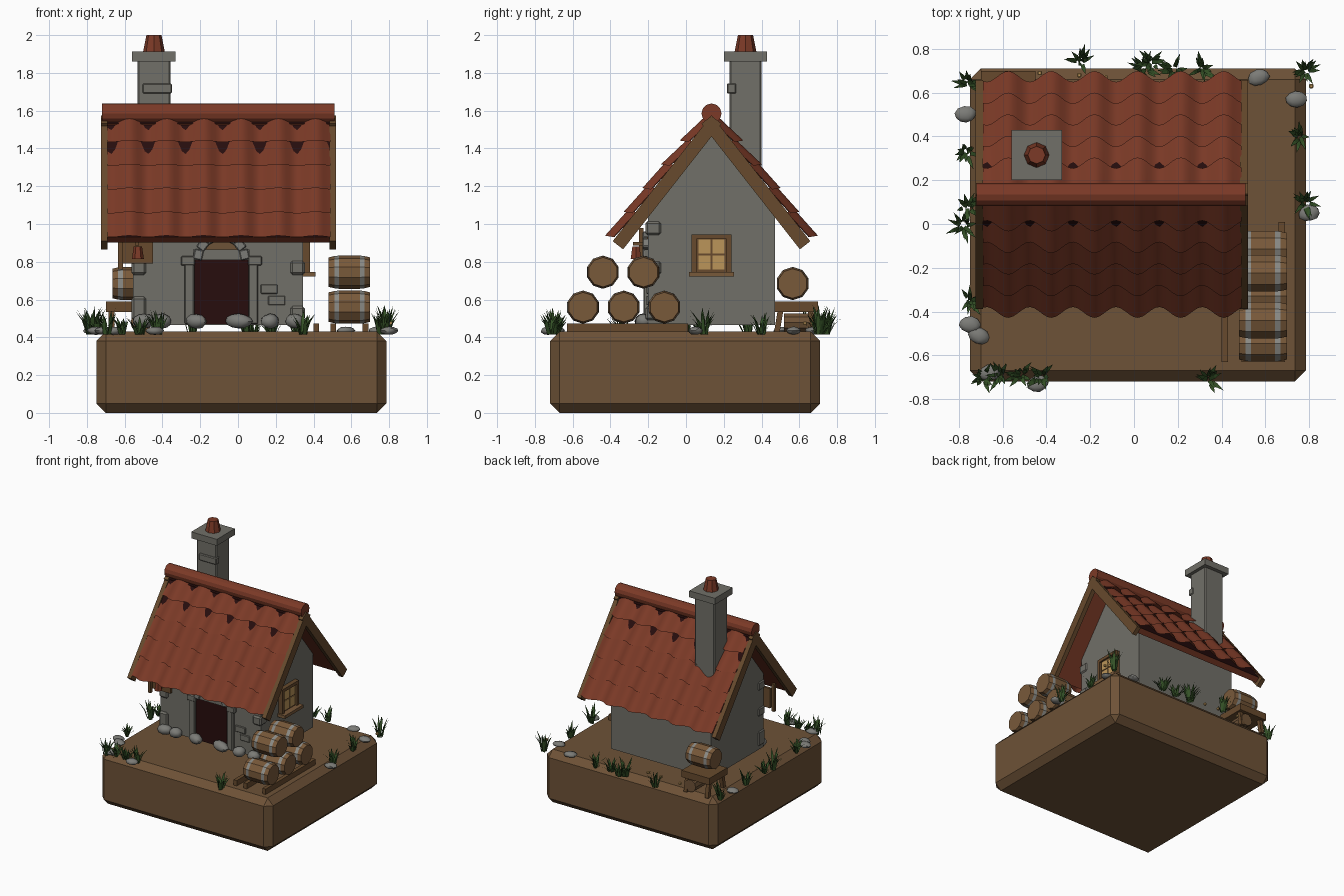
import bpy, bmesh, math, random
from mathutils import Vector, Matrix

random.seed(4)
old = bpy.data.objects.get("Cube")
if old:
    bpy.data.objects.remove(old, do_unlink=True)


def material(name, r, g, b):
    m = bpy.data.materials.new(name)
    m.use_nodes = True
    m.diffuse_color = (r, g, b, 1)
    m.node_tree.nodes["Principled BSDF"].inputs["Base Color"].default_value = (r, g, b, 1)
    return m


EARTH = material("earth_brown", .155, .085, .038)
WALL = material("wall_grey", .165, .16, .138)
TILE = material("tile_red", .2, .042, .02)
DARK = material("dark_red", .02, .004, .004)
WOOD = material("barrel_wood", .19, .1, .042)
PANE = material("pane_yellow", .5, .3, .1)
GRASS = material("grass_green", .035, .085, .02)
STONE = material("stone_grey", .2, .2, .185)
HOOP = material("hoop_grey", .26, .26, .24)
TIMBER = material("timber_brown", .135, .068, .026)


def finish(name, bm, *mats, smooth=False):
    bmesh.ops.recalc_face_normals(bm, faces=bm.faces[:])
    me = bpy.data.meshes.new(name)
    bm.to_mesh(me)
    bm.free()
    ob = bpy.data.objects.new(name, me)
    bpy.context.collection.objects.link(ob)
    for m in mats:
        me.materials.append(m)
    if smooth:
        bpy.ops.object.select_all(action='DESELECT')
        ob.select_set(True)
        bpy.context.view_layer.objects.active = ob
        bpy.ops.object.shade_smooth_by_angle(angle=math.radians(40))
    return ob


def box_bm(x0, x1, y0, y1, z0, z1, bevel=0):
    bm = bmesh.new()
    bmesh.ops.create_cube(bm, size=1)
    for v in bm.verts:
        v.co = Vector(((x0 + x1) / 2 + v.co.x * (x1 - x0),
                       (y0 + y1) / 2 + v.co.y * (y1 - y0),
                       (z0 + z1) / 2 + v.co.z * (z1 - z0)))
    if bevel:
        bmesh.ops.bevel(bm, geom=bm.edges[:], offset=bevel, segments=1, affect='EDGES')
    return bm


def box(name, mat, *dims, bevel=0):
    return finish(name, box_bm(*dims, bevel=bevel), mat)


def lathe(name, stations, sides, axis, centre, *mats):
    """Revolve (position, radius, material) stations about an axis."""
    bm = bmesh.new()
    rot = Vector((0, 0, 1)).rotation_difference(Vector(axis)).to_matrix()
    rings = [[bm.verts.new(Vector(centre) + rot @ Vector((r * math.cos(k * math.tau / sides),
              r * math.sin(k * math.tau / sides), t))) for k in range(sides)]
             for t, r, _ in stations]
    for a, b, st in zip(rings, rings[1:], stations):
        for k in range(sides):
            j = (k + 1) % sides
            bm.faces.new((a[k], a[j], b[j], b[k])).material_index = st[2]
    bm.faces.new(rings[0])
    bm.faces.new(rings[-1])
    return finish(name, bm, *mats)


# Ground block
box("ground_block", EARTH, -.75, .785, -.72, .71, 0, .43, bevel=.05)

# House walls: gabled prism extruded along x
RIDGE_Y, RIDGE_Z = .135, 1.56
SLOPE = Vector((.617, -.787))
bm = bmesh.new()
gable = [(-.2, .465), (.47, .465), (.47, 1.06), (RIDGE_Y, 1.487), (-.2, 1.06)]
end = bm.faces.new([bm.verts.new((-.555, y, z)) for y, z in gable])
ext = bmesh.ops.extrude_face_region(bm, geom=[end])
bmesh.ops.translate(bm, vec=(.9, 0, 0), verts=[v for v in ext["geom"] if isinstance(v, bmesh.types.BMVert)])
finish("house_walls", bm, WALL)


# Roof slopes, built in (along x, down slope, height) coordinates
def on_slope(bm, side):
    for v in bm.verts:
        x, s, h = v.co
        v.co = (x, RIDGE_Y + side * (SLOPE.x * s - SLOPE.y * h),
                RIDGE_Z + SLOPE.y * s + SLOPE.x * h)
    return bm


PERIOD, CREST = .197, -.575
for side, label in ((-1, "front"), (1, "back")):
    bm = on_slope(box_bm(-.7, .5, 0, .8, -.045, 0), side)
    bm.normal_update()
    bmesh.ops.recalc_face_normals(bm, faces=bm.faces[:])
    for f in bm.faces:
        f.material_index = 1 if f.normal.z < -.3 else 0
    finish(label + "_roof_deck", bm, DARK, TILE)
    for x0 in (-.725, .485):
        bm = on_slope(box_bm(x0, x0 + .035, -.01, .835, -.06, .01), side)
        finish(label + "_rake_board", bm, TIMBER)
    # Overlapping rows of wavy tiles
    for row in range(5):
        bm = bmesh.new()
        s0, s1 = row * .16, row * .16 + .185
        low = .008 if row < 2 else .025
        lines = []
        for t in (0, .5, 1):
            line = []
            for k in range(61):
                x = -.69 + 1.18 * k / 60
                wave = math.cos(math.tau * (x - CREST) / PERIOD)
                h = low + (.038 - low) * t + .022 * wave
                line.append(bm.verts.new((x, s0 + (s1 - s0) * t + .012 * wave * t, h)))
            lines.append(line)
        for a, b in zip(lines, lines[1:]):
            for k in range(60):
                bm.faces.new((a[k], a[k + 1], b[k + 1], b[k]))
        bmesh.ops.solidify(bm, geom=bm.faces[:], thickness=.012)
        finish(label + "_tile_row", on_slope(bm, side), TILE, smooth=True)
lathe("ridge_cap", [(-.72, .053, 0), (.51, .053, 0)], 12, (1, 0, 0), (0, RIDGE_Y, 1.585), TILE)

# Chimney
CX, CY = -.445, .315
box("chimney_shaft", WALL, CX - .088, CX + .088, CY - .085, CY + .085, 1.1, 1.87, bevel=.008)
box("chimney_cap", WALL, CX - .115, CX + .115, CY - .115, CY + .115, 1.86, 1.912)
for z in (1.42, 1.69):
    box("chimney_block", WALL, CX - .06, CX + .095, CY - .098, CY - .05, z, z + .055, bevel=.006)
lathe("chimney_pot", [(1.91, .058, 0), (2.0, .04, 0)], 8, (0, 0, 1), (CX, CY, 0), TILE)

# Doorway with jambs and arch stones
DX = -.088
box("door_opening", DARK, DX - .143, DX + .143, -.207, -.2, .47, .81)
box("door_arch_panel", EARTH, DX - .095, DX + .095, -.207, -.2, .865, .93)
for s in (-1, 1):
    a, b = sorted((DX + s * .143, DX + s * .195))
    box("door_jamb", WALL, a, b, -.225, -.19, .47, .81, bevel=.006)
    a, b = sorted((DX + s * .14, DX + s * .215))
    box("jamb_capstone", WALL, a, b, -.228, -.19, .78, .83, bevel=.006)
box("door_lintel", WALL, DX - .15, DX + .15, -.22, -.19, .81, .865)
for k in range(7):
    a = math.pi * (k + .5) / 7
    bm = box_bm(-.027, .027, -.02, .02, -.024, .024, bevel=.005)
    bm.transform(Matrix.Translation((DX + .125 * math.cos(a), -.21, .81 + .125 * math.sin(a)))
                 @ Matrix.Rotation(math.pi / 2 - a, 4, 'Y'))
    finish("arch_stone", bm, STONE)

# Corner stones and wall patches
for x0, heights in ((-.563, (.49, .54, .73, .94)), (.277, (.49, .73, .94))):
    for z in heights:
        box("corner_stone", WALL, x0, x0 + .077, -.215, -.13, z, z + .075, bevel=.012)
for x, z in ((.16, .57), (.12, .63)):
    box("wall_patch", WALL, x, x + .09, -.21, -.19, z, z + .05, bevel=.004)


# Rounded stones
def rock(name, x, y, z, sx, sy, sz):
    bm = bmesh.new()
    bmesh.ops.create_icosphere(bm, subdivisions=2, radius=1)
    for v in bm.verts:
        v.co *= random.uniform(.92, 1.05)
    bm.transform(Matrix.Translation((x, y, z)) @ Matrix.Rotation(random.uniform(-.4, .4), 4, 'Z')
                 @ Matrix.Diagonal((sx, sy, sz, 1)))
    finish(name, bm, STONE, smooth=True)


for x, w in ((-.5, .06), (-.4, .05), (-.22, .06), (.005, .075), (.17, .05), (.3, .05)):
    rock("foundation_stone", x, -.225, .485, w, .045, .04)
for x, y in ((-.77, .5), (-.75, -.46), (-.71, -.51), (-.66, -.68), (-.44, -.73),
             (.57, .67), (.74, .57), (.8, .05)):
    rock("ground_rock", x, y, .435, .05, .038, .022)

# Side window
WY, WX = .135, .345
box("window_frame", TIMBER, WX - .01, WX + .018, WY - .105, WY + .105, .73, .94)
for s in (-1, 1):
    for z in (.76, .845):
        box("window_pane", PANE, WX + .018, WX + .023, WY + s * .038 - .032, WY + s * .038 + .032, z, z + .073)
    a, b = sorted((WY + s * .08, WY + s * .105))
    box("window_post", TIMBER, WX, WX + .035, a, b, .74, .94)
box("window_head", TIMBER, WX, WX + .035, WY - .105, WY + .105, .92, .945)
box("window_sill", WOOD, WX, WX + .065, WY - .12, WY + .12, .722, .747)

# Hanging board and lantern on the front corner
box("sign_board", TIMBER, -.61, -.45, -.225, -.205, .79, .95)
box("sign_post", TIMBER, -.635, -.61, -.25, -.225, .76, .98)
box("lantern_arm", TIMBER, -.545, -.525, -.28, -.2, .885, .905)
lathe("lantern", [(.815, .032, 0), (.88, .022, 0)], 6, (0, 0, 1), (-.53, -.265, 0), TILE)


# Barrels lying along x
def barrel(x, y, z):
    half = [(.11, .078, 0), (.08, .085, 1), (.055, .088, 0)]
    st = [(-t, r, m) for t, r, m in half]
    st += [(.055, .088, 1), (.08, .085, 0), (.11, .078, 0)]
    lathe("barrel", st, 10, (1, 0, 0), (x, y, z), WOOD, HOOP)


for y, z in ((-.545, .56), (-.33, .56), (-.115, .56), (-.44, .745), (-.225, .745)):
    barrel(.59, y, z)
barrel(-.555, .565, .685)
for x in (.4, .49, .66):
    box("barrel_rail", TIMBER, x, x + .03, -.63, .01, .425, .474)

# Trestle under the rear barrel
box("trestle_top", TIMBER, -.7, -.45, .47, .7, .535, .59)
for x in (-.67, -.48):
    for y, lean in ((.5, -.02), (.66, .02)):
        bm = box_bm(x - .015, x + .015, y - .015, y + .015, .42, .54)
        for v in bm.verts:
            v.co.y += lean if v.co.z < .5 else 0
        finish("trestle_leg", bm, TIMBER)
lathe("cut_log", [(.52, .05, 0), (.69, .05, 0)], 10, (0, 1, 0), (-.52, 0, .478), EARTH)


# Grass tufts with bent, tapered blades
def tuft(x, y, height):
    bm = bmesh.new()
    for _ in range(15):
        a = random.uniform(0, math.tau)
        out = Vector((math.cos(a), math.sin(a), 0))
        across = Vector((-out.y, out.x, 0)) * .009
        h, lean = height * random.uniform(.5, 1), random.uniform(.015, .07)
        root = Vector((x, y, .415)) + out * random.uniform(0, .025)
        mid = root + out * lean * .4 + Vector((0, 0, h * .6))
        tip = root + out * lean + Vector((0, 0, h))
        v = [bm.verts.new(p) for p in (root - across, root + across, mid + across, mid - across, tip)]
        bm.faces.new(v[:4])
        bm.faces.new((v[3], v[2], v[4]))
    finish("grass_tuft", bm, GRASS)


for x, y, h in ((-.76, .64, .15), (-.77, .33, .13), (-.76, .08, .1), (-.78, -.01, .15), (-.75, -.35, .1),
                (-.69, -.7, .15), (-.61, -.69, .1), (-.52, -.69, .1), (-.42, -.69, .14), (.34, -.71, .13),
                (.78, .7, .16), (.76, .4, .12), (.78, .1, .15), (-.24, .74, .15), (.05, .71, .14),
                (.08, .74, .12), (.18, .7, .1), (.31, .71, .12)):
    tuft(x, y, h)

# Small yellow flowers
for x, y in ((-.43, .69), (-.25, .68), (-.13, .67), (.81, .63)):
    box("flower", PANE, x - .01, x + .01, y - .01, y + .01, .465, .485, bevel=.004)
